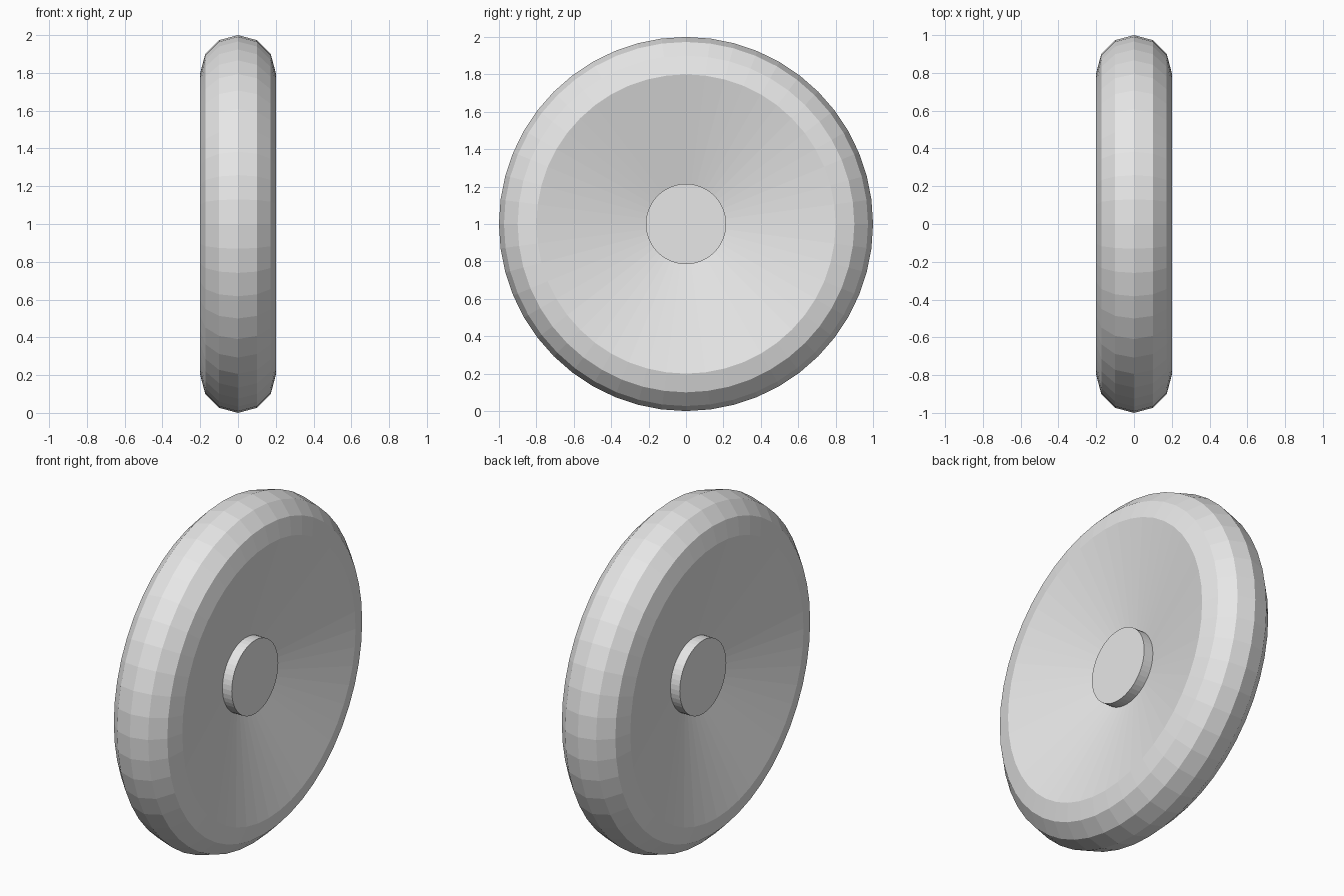
import bpy, bmesh, math

old = bpy.data.objects.get("Cube")
if old:
    bpy.data.objects.remove(old, do_unlink=True)

grey = bpy.data.materials.new("light grey")
grey.use_nodes = True
colour = (0.8, 0.8, 0.8, 1)
grey.diffuse_color = colour
grey.node_tree.nodes["Principled BSDF"].inputs["Base Color"].default_value = colour

MAJOR, MINOR = 0.8, 0.2   # tyre ring and tyre section radii
AXLE_Z = 1.0


def lathe(name, profile, steps):
    """Spin a profile of (radius, x) points about the x axis, flat shaded."""
    bm = bmesh.new()
    verts = [bm.verts.new((x, r, 0)) for r, x in profile]
    edges = [bm.edges.new(pair) for pair in zip(verts, verts[1:])]
    bmesh.ops.spin(bm, geom=verts + edges, cent=(0, 0, 0), axis=(1, 0, 0),
                   angle=math.tau, steps=steps, use_merge=False)
    bmesh.ops.remove_doubles(bm, verts=bm.verts, dist=1e-4)
    bmesh.ops.recalc_face_normals(bm, faces=bm.faces)
    mesh = bpy.data.meshes.new(name)
    bm.to_mesh(mesh)
    bm.free()
    mesh.materials.append(grey)
    obj = bpy.data.objects.new(name, mesh)
    obj.location.z = AXLE_Z
    bpy.context.collection.objects.link(obj)
    return obj


# Rounded tyre: the outer half of a twelve-sided ring section, closed
# on each side by a shallow cone dished in towards the axle
arc = [math.radians(a) for a in range(-90, 91, 30)]
tread = [(MAJOR + MINOR * math.cos(a), MINOR * math.sin(a)) for a in arc]
DISH = 0.05               # half thickness of the wheel where the hub starts
HUB_R, HUB_X = 0.215, 0.11
lathe("wheel", [(HUB_R, -DISH)] + tread + [(HUB_R, DISH)], 48)

# Hub: a short cylinder standing out of the dish on both sides
lathe("hub", [(0, -HUB_X), (HUB_R, -HUB_X), (HUB_R, HUB_X), (0, HUB_X)], 48)
